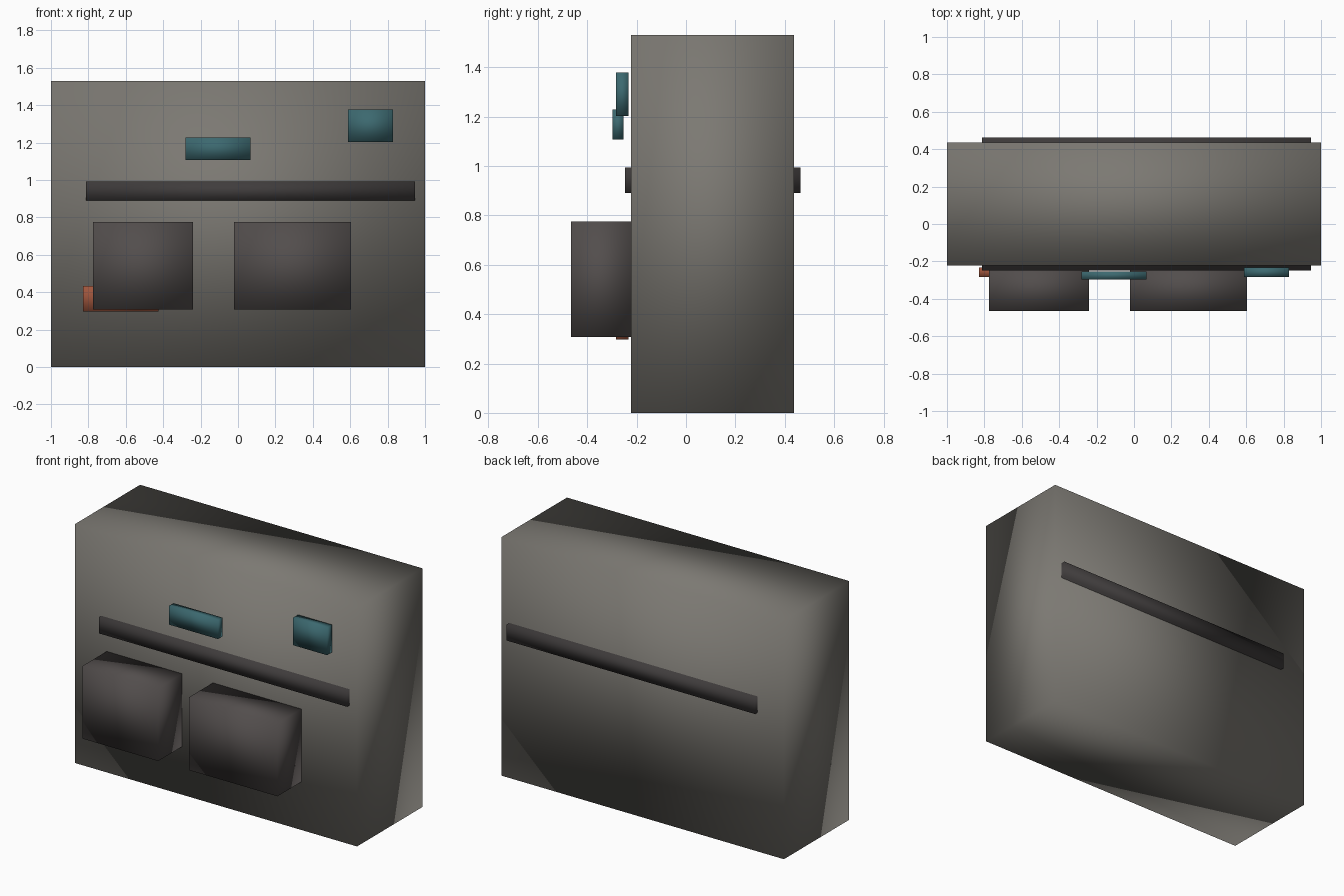
import bpy

if "Cube" in bpy.data.objects:
    bpy.data.objects.remove(bpy.data.objects["Cube"])

def material(name, rgb):
    m = bpy.data.materials.new(name)
    m.diffuse_color = (*rgb, 1)
    m.use_nodes = True
    m.node_tree.nodes["Principled BSDF"].inputs["Base Color"].default_value = m.diffuse_color
    return m

def box(name, x, y, z, mat):
    """Smooth-shaded box given by its (min, max) range on each axis."""
    bpy.ops.mesh.primitive_cube_add(size=1)
    ob = bpy.context.object
    ob.name = name
    for v in ob.data.vertices:
        v.co = [lo + (hi - lo) * (c + 0.5) for c, (lo, hi) in zip(v.co, (x, y, z))]
    ob.data.materials.append(mat)
    for p in ob.data.polygons:
        p.use_smooth = True
    return ob

canvas = material("canvas", (0.20, 0.19, 0.17))
dark = material("dark_cloth", (0.085, 0.075, 0.073))
webbing = material("webbing", (0.05, 0.045, 0.045))
teal = material("teal", (0.045, 0.14, 0.16))
rust = material("rust", (0.38, 0.10, 0.05))

# Main bag body
box("bag_body", (-1, 1), (-0.223, 0.437), (0, 1.53), canvas)

# Strap running through to the back
box("strap", (-0.813, 0.947), (-0.248, 0.463), (0.89, 0.993), webbing)

# Front pockets
for side, x in (("left", (-0.775, -0.24)), ("right", (-0.022, 0.605))):
    box("pocket_" + side, x, (-0.465, -0.22), (0.308, 0.775), dark)

# Patches standing just off the front
box("patch_upper", (0.588, 0.83), (-0.284, -0.232), (1.203, 1.378), teal)
box("patch_middle", (-0.28, 0.067), (-0.297, -0.253), (1.107, 1.228), teal)
box("patch_lower", (-0.83, -0.425), (-0.284, -0.232), (0.298, 0.433), rust)
